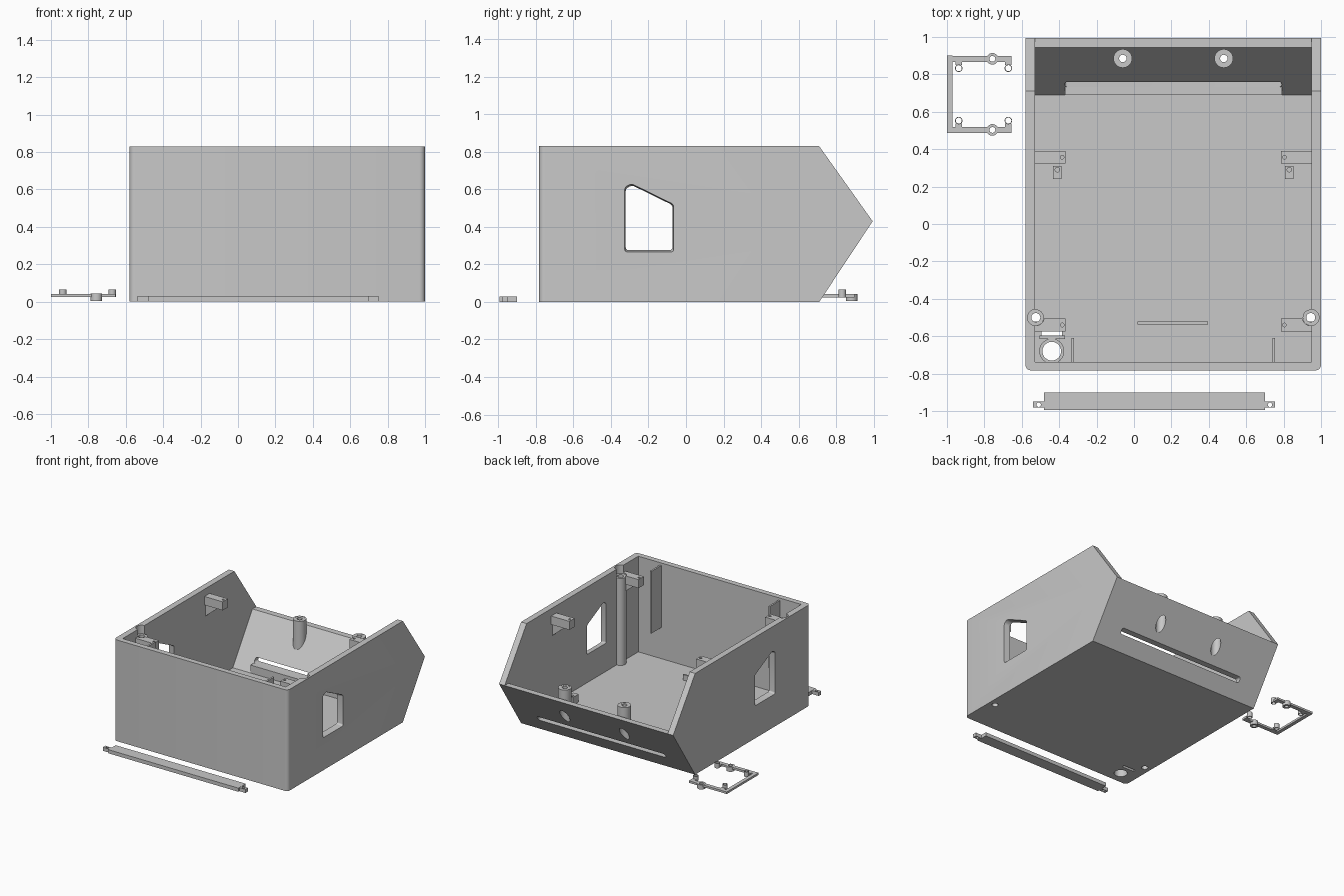
import bpy, bmesh, math
from mathutils import Vector

cube = bpy.data.objects.get("Cube")
if cube:
    bpy.data.objects.remove(cube, do_unlink=True)

grey = bpy.data.materials.new("plain_grey")
grey.use_nodes = True
colour = (0.58, 0.58, 0.58, 1)
grey.diffuse_color = colour
grey.node_tree.nodes["Principled BSDF"].inputs["Base Color"].default_value = colour

MID = 0.21           # middle of the case across x
WALL_L, WALL_R = -0.53, 0.95


def finish(name, bm):
    bmesh.ops.recalc_face_normals(bm, faces=bm.faces)
    mesh = bpy.data.meshes.new(name)
    bm.to_mesh(mesh)
    bm.free()
    mesh.materials.append(grey)
    obj = bpy.data.objects.new(name, mesh)
    bpy.context.collection.objects.link(obj)
    return obj


def prism(name, pts, axis, a, b, radius=0, pick=None, flare=1):
    """Extrude a 2D outline along an axis, rounding the long or picked edges."""
    place = {"x": lambda p, t: (t, p[0], p[1]),
             "y": lambda p, t: (p[0], t, p[1]),
             "z": lambda p, t: (p[0], p[1], t)}[axis]
    bm = bmesh.new()
    lo = [bm.verts.new(place(p, a)) for p in pts]
    hi = [bm.verts.new(place(p, b)) for p in pts]
    n = len(pts)
    bm.faces.new(lo)
    bm.faces.new(hi[::-1])
    for i in range(n):
        bm.faces.new((lo[i], lo[(i + 1) % n], hi[(i + 1) % n], hi[i]))
    if radius:
        long_edges = [bm.edges.get((lo[i], hi[i])) for i in range(n)]
        edges = [e for e in bm.edges if pick(e)] if pick else long_edges
        bmesh.ops.bevel(bm, geom=edges, offset=radius, segments=5,
                        affect="EDGES", profile=0.5, clamp_overlap=True)
    if flare != 1:
        # Widen the outline at end a
        k = "xyz".index(axis)
        end = [v for v in bm.verts if abs(v.co[k] - a) < 1e-5]
        c = sum((v.co for v in end), Vector()) / len(end)
        for v in end:
            v.co = c + (v.co - c) * flare
    return finish(name, bm)


def box(name, x0, x1, y0, y1, z0, z1):
    return prism(name, [(x0, y0), (x1, y0), (x1, y1), (x0, y1)], "z", z0, z1)


def cylinder(name, x, y, z0, z1, r, sides=32):
    pts = [(x + r * math.cos(math.tau * i / sides),
            y + r * math.sin(math.tau * i / sides)) for i in range(sides)]
    return prism(name, pts, "z", z0, z1)


def smooth(obj):
    bpy.ops.object.select_all(action="DESELECT")
    obj.select_set(True)
    bpy.context.view_layer.objects.active = obj
    bpy.ops.object.shade_smooth_by_angle(angle=math.radians(30))


def tube(name, x, y, z0, z1, r, hole, trim=False):
    """Hollow round post; trim cuts its foot inside the sloping wall."""
    bm = bmesh.new()
    sides = 32
    rings = []
    for i in range(sides):
        c, s = math.cos(math.tau * i / sides), math.sin(math.tau * i / sides)
        rings.append([bm.verts.new((x + q * c, y + q * s, z))
                      for q, z in ((r, z0), (r, z1), (hole, z1), (hole, z0))])
    for i in range(sides):
        p, q = rings[i], rings[(i + 1) % sides]
        for j in range(4):
            k = (j + 1) % 4
            bm.faces.new((p[j], q[j], q[k], p[k]))
    if trim:
        bmesh.ops.bisect_plane(bm, geom=bm.verts[:] + bm.edges[:] + bm.faces[:],
                               plane_co=(0, 0.69, 0), plane_no=(0, 0.43, -0.285),
                               clear_outer=True)
    obj = finish(name, bm)
    smooth(obj)


def span(mesh):
    return [max(v.co[k] for v in mesh.vertices) - min(v.co[k] for v in mesh.vertices)
            for k in range(3)] if mesh.vertices else [0, 0, 0]


def cut(obj, cutters):
    """Cut one hole at a time, using the first solver that keeps the part's extent."""
    for c in cutters:
        size, count = span(obj.data), len(obj.data.vertices)
        for solver in ("EXACT", "MANIFOLD", "FLOAT"):
            mod = obj.modifiers.new("cut", "BOOLEAN")
            mod.operation = "DIFFERENCE"
            mod.solver = solver
            mod.object = c
            bpy.context.view_layer.update()
            deps = bpy.context.evaluated_depsgraph_get()
            mesh = bpy.data.meshes.new_from_object(obj.evaluated_get(deps))
            obj.modifiers.clear()
            kept = all(abs(p - q) < 0.01 for p, q in zip(span(mesh), size))
            if kept and len(mesh.vertices) != count:
                obj.data = mesh
                break
        bpy.data.objects.remove(c, do_unlink=True)


# Open case with a pointed back and rounded front corners
def front_corner(e):
    p, q = (v.co for v in e.verts)
    return max(p.y, q.y) < -0.78 and abs(p.x - q.x) < 0.01


case = prism("case_shell", [(-0.783, 0), (0.71, 0), (0.995, 0.43), (0.71, 0.83),
                            (-0.783, 0.83)], "x", -0.58, 1.0, 0.03, front_corner)
cutters = [prism("cavity", [(-0.738, 0.045), (0.69, 0.045), (0.945, 0.43), (1.2, 0.43),
                            (1.2, 1), (-0.738, 1)], "x", WALL_L, WALL_R)]
# Side windows, flared towards the outside
window = [(-0.318, 0.282), (-0.077, 0.282), (-0.077, 0.515), (-0.285, 0.617), (-0.318, 0.6)]
for outer, inner in ((-0.585, -0.5), (1.005, 0.92)):
    cutters.append(prism("window_cut", window, "x", outer, inner, 0.013, flare=1.09))
# Long slot through the sloping wall
cutters.append(prism("slot_cut", [(-0.37, 0.11), (0.79, 0.11), (0.79, 0.15), (-0.37, 0.15)],
                     "y", 0.68, 1.1, 0.015))
for x in (-0.06, 0.48):
    cutters.append(cylinder("post_cut", x, 0.885, 0.1, 0.4, 0.038))
for x in (-0.525, 0.945):
    cutters.append(cylinder("column_cut", x, -0.5, -0.1, 0.9, 0.024))
    cutters.append(cylinder("column_recess", x, -0.5, 0.76, 0.95, 0.044))
# Cable hole and strap slot in the floor
cutters.append(cylinder("cable_cut", -0.44, -0.68, -0.1, 0.1, 0.05))
cutters.append(box("strap_cut", -0.495, -0.385, -0.597, -0.575, -0.1, 0.1))
cut(case, cutters)
smooth(case)

# Ledge under the slot
box("slot_ledge", -0.37, 0.79, 0.69, 0.735, 0.04, 0.11)

# Hollow posts on the sloping wall
for x in (-0.06, 0.48):
    tube("back_post_sleeve", x, 0.885, 0.1, 0.5, 0.05, 0.038, trim=True)
    tube("back_post_core", x, 0.885, 0.37, 0.499, 0.04, 0.02)

# Parts mirrored on the two side walls
for side, label in ((-1, "right"), (1, "left")):
    def X(d):
        return MID + side * d
    tube(label + "_screw_column", X(0.735), -0.5, 0.005, 0.76, 0.043, 0.024)
    for y, end in ((0.357, "back"), (-0.54, "front")):
        arm = prism(f"{label}_{end}_bracket", [(X(0.745), 0.77), (X(0.575), 0.77),
                    (X(0.575), 0.7), (X(0.745), 0.7)], "y", y - 0.034, y + 0.034)
        holes = [cylinder("pin_cut", X(0.594), y, 0.6, 0.9, 0.01, 16)]
        if end == "front":
            holes.append(cylinder("column_clearance", X(0.735), -0.5, 0.6, 0.9, 0.044))
        cut(arm, holes)
        prism(f"{label}_{end}_gusset", [(X(0.745), 0.705), (X(0.62), 0.705),
              (X(0.745), 0.6)], "y", y - 0.02, y + 0.02)
    peg = box(label + "_floor_block", X(0.62) - 0.023, X(0.62) + 0.023, 0.24, 0.31, 0.04, 0.11)
    cut(peg, [cylinder("pin_cut", X(0.62), 0.29, 0.06, 0.2, 0.012, 16)])
    box(label + "_front_rib", X(0.538) - 0.007, X(0.538) + 0.007, -0.745, -0.61, 0.3, 0.81)

# Floor details
box("floor_rib", 0.02, 0.395, -0.537, -0.522, 0.04, 0.09)
tube("cable_collar", -0.44, -0.68, 0.03, 0.075, 0.067, 0.05)
box("strap_bar", -0.505, -0.37, -0.615, -0.597, 0.04, 0.075)

# Loose slot bar with an eye at each end
box("slot_bar", -0.48, 0.70, -0.995, -0.9, 0, 0.03)
for x0, x1, hole in ((-0.54, -0.475, -0.51), (0.695, 0.755, 0.727)):
    ear = box("slot_bar_ear", x0, x1, -0.982, -0.95, 0, 0.029)
    cut(ear, [cylinder("ear_cut", hole, -0.966, -0.1, 0.1, 0.012, 20)])

# Loose U-shaped frame
box("frame_spine", -1, -0.97, 0.487, 0.9, 0.025, 0.042)
for s, label in ((-1, "front"), (1, "back")):
    def Y(d):
        return 0.693 + s * d
    lo, hi = sorted((Y(0.174), Y(0.206)))
    arm = box(f"frame_{label}_arm", -0.975, -0.655, lo, hi, 0.025, 0.042)
    cut(arm, [cylinder("arm_cut", -0.757, Y(0.19), -0.1, 0.1, 0.0155)])
    tube(f"frame_{label}_eye", -0.757, Y(0.19), 0.005, 0.043, 0.031, 0.016)
    for x in (-0.937, -0.672):
        lo, hi = sorted((Y(0.156), Y(0.18)))
        box(f"frame_{label}_tab", x - 0.017, x + 0.017, lo, hi, 0.025, 0.042)
        tube(f"frame_{label}_peg", x, Y(0.14), 0.025, 0.066, 0.02, 0.016)
